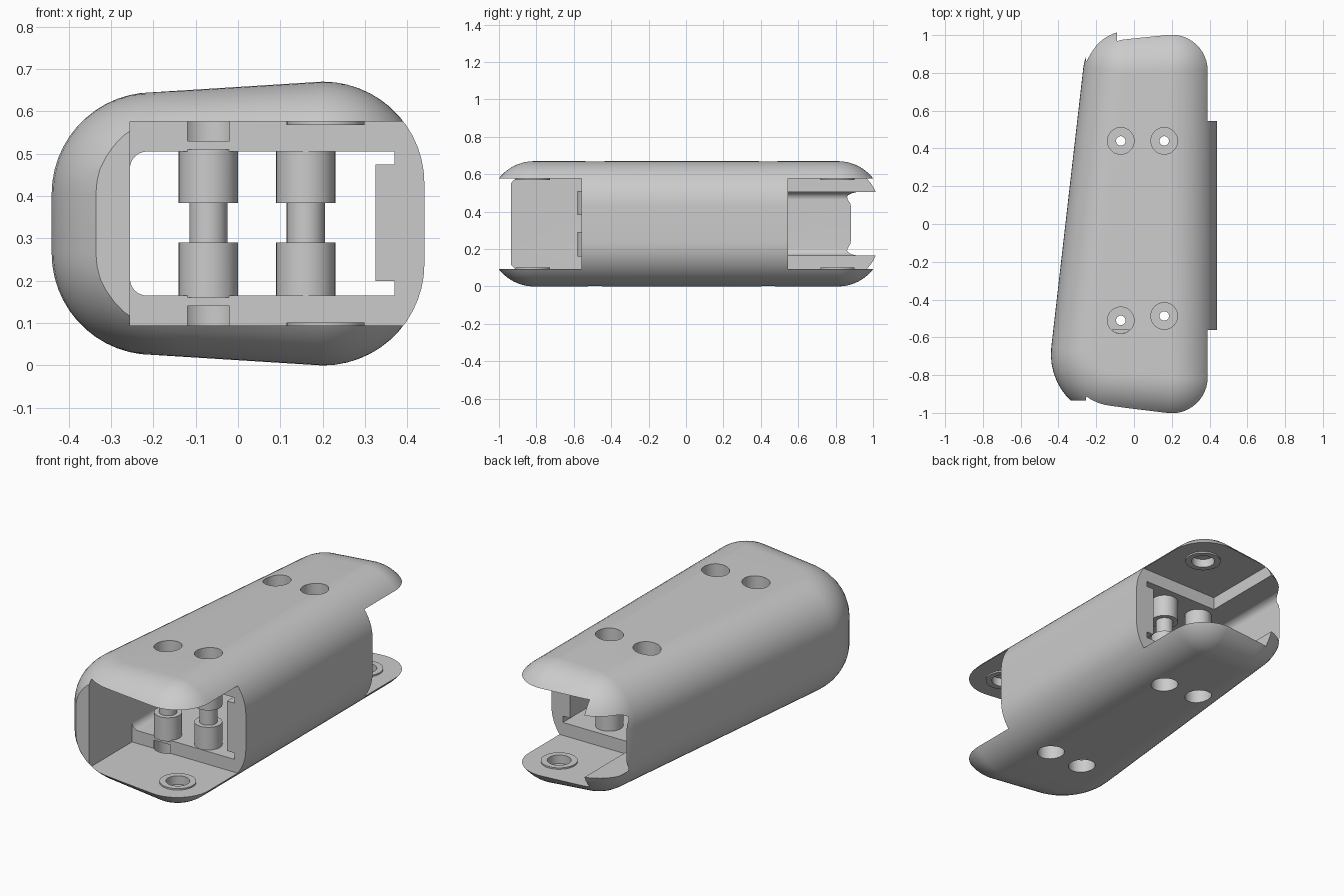
import bpy, bmesh, math

if "Cube" in bpy.data.objects:
    bpy.data.objects.remove(bpy.data.objects["Cube"])

MID = 0.335          # mid height, the shape mirrors about it
FIL = 0.24           # edge fillet radius
LOW, HIGH = 0.094, 0.576   # inner faces of the end lips

grey = bpy.data.materials.new("plain_grey")
grey.diffuse_color = (0.6, 0.6, 0.6, 1)
grey.use_nodes = True
grey.node_tree.nodes["Principled BSDF"].inputs["Base Color"].default_value = grey.diffuse_color


def make(name, bm):
    bmesh.ops.recalc_face_normals(bm, faces=bm.faces)
    me = bpy.data.meshes.new(name)
    bm.to_mesh(me)
    bm.free()
    ob = bpy.data.objects.new(name, me)
    bpy.context.collection.objects.link(ob)
    me.materials.append(grey)
    return ob


def box(x0, x1, y0, y1, z0, z1):
    bm = bmesh.new()
    bmesh.ops.create_cube(bm, size=1)
    for v in bm.verts:
        v.co = (x0 + (v.co.x + .5) * (x1 - x0),
                y0 + (v.co.y + .5) * (y1 - y0),
                z0 + (v.co.z + .5) * (z1 - z0))
    return make("cutter", bm)


def cyl(x, y, r, z0, z1, n=40):
    bm = bmesh.new()
    bmesh.ops.create_cone(bm, cap_ends=True, segments=n, radius1=r, radius2=r, depth=z1 - z0)
    bmesh.ops.translate(bm, verts=bm.verts, vec=(x, y, (z0 + z1) / 2))
    return make("cutter", bm)


def boolean(ob, tool, op):
    m = ob.modifiers.new("bool", 'BOOLEAN')
    m.operation, m.solver, m.object = op, 'EXACT', tool
    bpy.context.view_layer.objects.active = ob
    bpy.ops.object.modifier_apply(modifier=m.name)
    bpy.data.objects.remove(tool)


def cut(tool):
    boolean(body, tool, 'DIFFERENCE')


def add(tool):
    boolean(body, tool, 'UNION')


# plan outline: hull of four corner circles (x, y, radius), counter-clockwise
CORNERS = [(.2, -.812, .24), (.2, .812, .24), (-.03, .80, .24), (-.10, -.69, .34)]


def outline(inset, seg=12):
    n = len(CORNERS)
    ang = []
    for i in range(n):
        (ax, ay, ar), (bx, by, br) = CORNERS[i], CORNERS[(i + 1) % n]
        d = math.hypot(bx - ax, by - ay)
        ang.append(math.atan2(by - ay, bx - ax) - math.acos((ar - br) / d))
    pts = []
    for i, (x, y, r) in enumerate(CORNERS):
        a0, a1 = ang[i - 1], ang[i]
        while a1 < a0:
            a1 += 2 * math.pi
        for k in range(seg + 1):
            a = a0 + (a1 - a0) * k / seg
            pts.append((x + (r - inset) * math.cos(a), y + (r - inset) * math.sin(a)))
    return pts


# main shell: stacked insets of the outline, thinner towards the left
bm = bmesh.new()
core = outline(FIL - .001)
rings = []
STEPS = 14
for k in range(-STEPS, STEPS + 1):
    if k == 0:
        continue
    t = math.pi / 2 * (abs(k) - 1) / (STEPS - 1)
    s = 1 if k > 0 else -1
    pts = outline(min(FIL * (1 - math.cos(t)), FIL - .001))
    ring = []
    for (x, y), (cx, _) in zip(pts, core):
        h = MID - .0625 * (.2 - min(cx, .2))
        ring.append(bm.verts.new((x, y, MID + s * (h - FIL + FIL * math.sin(t)))))
    rings.append(ring)
for a, b in zip(rings, rings[1:]):
    for i in range(len(a)):
        j = (i + 1) % len(a)
        bm.faces.new((a[i], a[j], b[j], b[i]))
bm.faces.new(rings[0][::-1])
bm.faces.new(rings[-1])
body = make("fairing_shell", bm)

# end notches that leave the lips, and the trimmed left wall
cut(box(-.255, 2, -2, -.56, LOW, HIGH))
cut(box(-.09, 2, .545, 2, LOW, HIGH))
cut(box(-1, -.25, -2, -.935, LOW, HIGH))

# through cavity with rounded left corners and a thicker right pad
R = .04
prof = [(.37, .165), (.37, .2), (.325, .2), (.325, .475), (.37, .475), (.37, .505)]
for cz, a0 in ((.505 - R, 90), (.165 + R, 180)):
    for k in range(9):
        a = math.radians(a0 + 90 * k / 8)
        prof.append((-.255 + R + R * math.cos(a), cz + R * math.sin(a)))
bm = bmesh.new()
f = bm.faces.new([bm.verts.new((x, -1.5, z)) for x, z in prof])
ext = bmesh.ops.extrude_face_region(bm, geom=[f])
bmesh.ops.translate(bm, vec=(0, 3, 0),
                    verts=[g for g in ext['geom'] if isinstance(g, bmesh.types.BMVert)])
cut(make("cutter", bm))

# screw columns: thick ends with a thin waist, counterbores and bores
HOLES = [(-.07, .44), (.16, .44), (-.07, -.51), (.16, -.487)]
for x, y in HOLES:
    add(cyl(x, y, .045, .27, .40))
    add(cyl(x, y, .07, .16, .29))
    add(cyl(x, y, .07, .383, .51))
for x, y in HOLES:
    cut(cyl(x, y, .0705, -.5, .14))
    cut(cyl(x, y, .0705, .53, 1))
    cut(cyl(x, y, .025, -.5, 1, 24))

# raised socket rings inside the lips
for y in (-.82, .81):
    for s in (-1, 1):
        def span(a, b):
            return sorted((MID + s * a, MID + s * b))
        add(cyl(.207, y, .092, *span(.233, .27)))
        cut(cyl(.207, y, .06, *span(.2, .28)))

# smooth shading with sharp edges kept
bpy.ops.object.select_all(action='DESELECT')
body.select_set(True)
bpy.context.view_layer.objects.active = body
bpy.ops.object.shade_smooth_by_angle(angle=math.radians(30))
